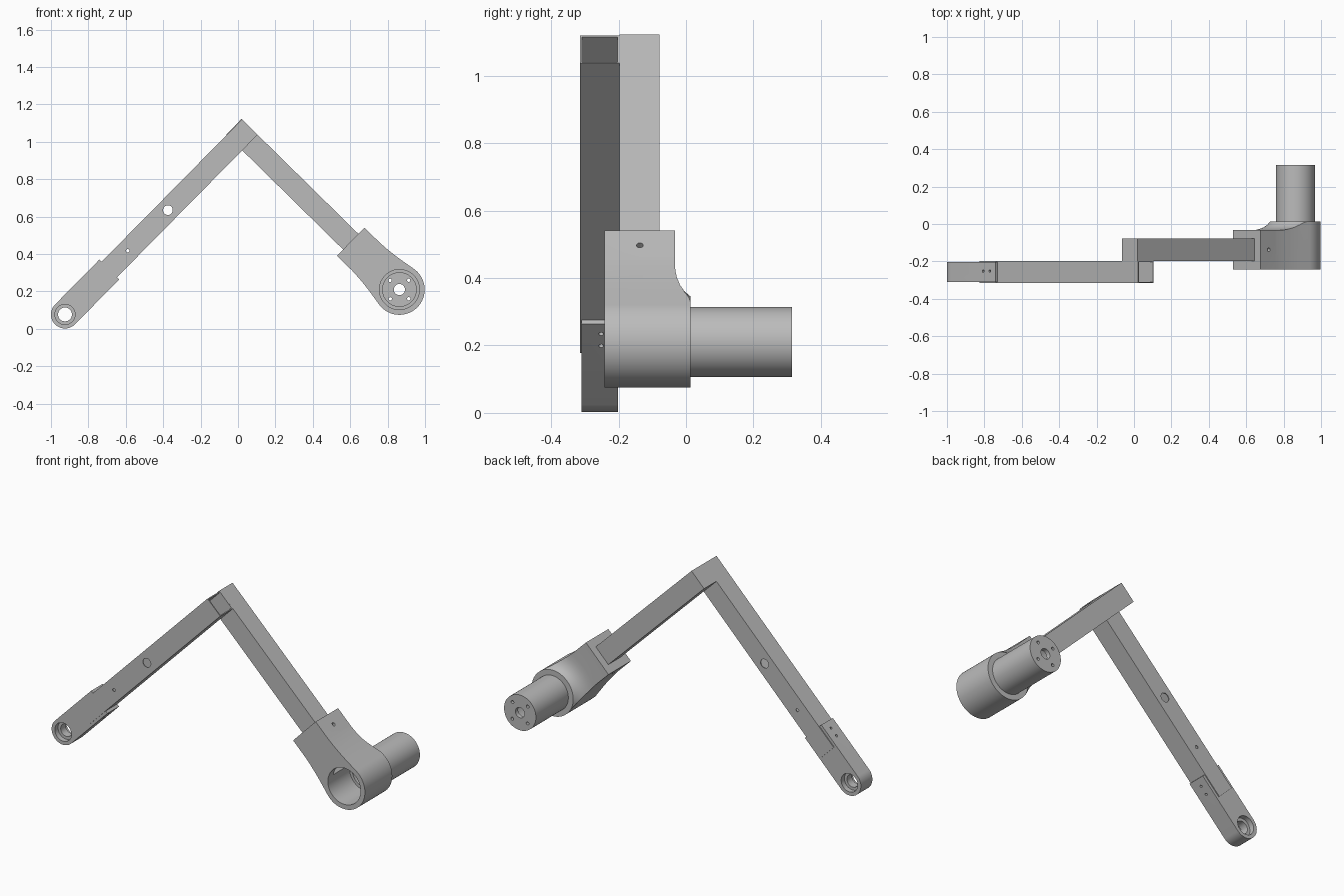
import bpy, bmesh, math
from mathutils import Vector

if "Cube" in bpy.data.objects:
    bpy.data.objects.remove(bpy.data.objects["Cube"])

grey = bpy.data.materials.new("plain_grey")
grey.use_nodes = True
colour = (0.5, 0.5, 0.5, 1)
grey.diffuse_color = colour
grey.node_tree.nodes["Principled BSDF"].inputs["Base Color"].default_value = colour

# Joint centres in the front plane (x, z)
elbow = Vector((0.022, 1.037))
wrist = Vector((-0.925, 0.077))
motor_axis = Vector((0.863, 0.21))


def frame(origin):
    """Map (along the arm, across the arm, depth) to world space."""
    d = (elbow - origin).normalized()
    n = Vector((-d.y, d.x))

    def place(u, w, y):
        p = origin + d * u + n * w
        return Vector((p.x, y, p.y))
    return place


lower = frame(wrist)
upper = frame(motor_axis)
lower_len = (elbow - wrist).length
upper_len = (elbow - motor_axis).length


def finish(name, bm):
    bmesh.ops.recalc_face_normals(bm, faces=bm.faces)
    mesh = bpy.data.meshes.new(name)
    bm.to_mesh(mesh)
    bm.free()
    mesh.materials.append(grey)
    ob = bpy.data.objects.new(name, mesh)
    bpy.context.collection.objects.link(ob)
    return ob


def loft(name, rings, closed=False):
    """Skin a series of matching point rings, capped unless it closes on itself."""
    bm = bmesh.new()
    loops = [[bm.verts.new(p) for p in ring] for ring in rings]
    pairs = list(zip(loops, loops[1:]))
    if closed:
        pairs.append((loops[-1], loops[0]))
    else:
        bm.faces.new(loops[0])
        bm.faces.new(loops[-1])
    for a, b in pairs:
        for i in range(len(a)):
            j = (i + 1) % len(a)
            bm.faces.new((a[i], a[j], b[j], b[i]))
    return finish(name, bm)


def prism(name, place, outline, y0, y1):
    return loft(name, [[place(u, w, y) for u, w in outline] for y in (y0, y1)])


def box(name, place, u0, u1, half, y0, y1):
    return prism(name, place, [(u0, -half), (u1, -half), (u1, half), (u0, half)], y0, y1)


def arc(r, start, end, count, u=0, w=0):
    angles = [math.radians(start + (end - start) * i / count) for i in range(count + 1)]
    return [(u + r * math.cos(a), w + r * math.sin(a)) for a in angles]


def disc(name, place, r, y0, y1, u=0, w=0, sides=64):
    return prism(name, place, arc(r, 0, 360, sides, u, w)[:-1], y0, y1)


def cross_pin(place, r, u, y, half):
    """A pin running across the arm, for side screw holes."""
    return loft("cutter", [[place(u + a, w, y + b) for a, b in arc(r, 0, 360, 24)[:-1]]
                           for w in (-half, half)])


def cut(ob, *cutters):
    for c in cutters:
        c.hide_render = True
        m = ob.modifiers.new("cut", "BOOLEAN")
        m.operation = "DIFFERENCE"
        m.solver = "EXACT"
        m.object = c
        bpy.context.view_layer.objects.active = ob
        bpy.ops.object.modifier_apply(modifier=m.name)
        bpy.data.objects.remove(c)


TUBE = 0.0585   # half width of the square tubes
WALL = 0.006

# Lower arm: square tube open at both ends, with two cross holes
front, mid, back = -0.315, -0.197, -0.078
lower_arm = box("lower_arm_tube", lower, 0.2, lower_len + TUBE, TUBE, front, mid)
cut(lower_arm, box("cutter", lower, 0.1, lower_len + 0.2, TUBE - WALL, front + WALL, mid - WALL))
for point, r in (((-0.375, 0.635), 0.026), ((-0.59, 0.418), 0.009)):
    along = (Vector(point) - wrist).dot((elbow - wrist).normalized())
    cut(lower_arm, disc("cutter", lower, r, front - 0.1, mid + 0.1, u=along, sides=32))

# Wrist block: rounded plug with a bearing seat on each face
R = 0.075
y0, y1 = -0.3095, -0.2025
wrist_block = prism("wrist_block", lower,
                    arc(R, 90, 270, 32) + [(0.337, -R), (0.337, R)], y0, y1)
cut(wrist_block,
    disc("cutter", lower, 0.037, y0 - 0.1, y1 + 0.1),
    disc("cutter", lower, 0.054, y0 - 0.1, y0 + 0.03),
    disc("cutter", lower, 0.054, y1 - 0.03, y1 + 0.1))
for u in (0.245, 0.295):
    cut(wrist_block, cross_pin(lower, 0.007, u, -0.252, 0.1))

# Upper arm: square tube, closed at the elbow
upper_arm = box("upper_arm_tube", upper, 0.2, upper_len + 0.062, TUBE, mid, back)
cut(upper_arm, box("cutter", upper, 0.1, upper_len + 0.05, TUBE - WALL, mid + WALL, back - WALL))

# Motor housing: round end blending into a square socket
R = 0.135
side = [(0.365, 0.105), (0.25, 0.105), (0.2, 0.108), (0.15, 0.113), (0.1, 0.12)]
outline = side + arc(R, 80, 280, 48) + [(u, -w) for u, w in reversed(side)]
housing = prism("motor_housing", upper, outline, -0.242, 0.013)

# Concave flare around the round end, down to the thinner socket
flare = [(0.25, -0.033), (0.22, -0.0315), (0.195, -0.027), (0.17, -0.018), (0.15, -0.004),
         (0.136, 0.013), (0.136, 0.05), (0.5, 0.05), (0.5, -0.033)]
turns = [math.tau * i / 96 for i in range(96)]
cut(housing,
    loft("cutter", [[upper(r * math.cos(t), r * math.sin(t), y) for r, y in flare]
                    for t in turns], closed=True),
    disc("cutter", upper, 0.107, -0.4, -0.04),
    disc("cutter", upper, 0.1, -0.1, 0.2),
    box("cutter", upper, 0.05, 0.5, TUBE - 0.001, mid + 0.001, back - 0.001),
    cross_pin(upper, 0.01, 0.303, -0.137, 0.2))

# Motor can: hollow cylinder with a drilled end plate
motor = disc("motor_can", upper, 0.104, -0.041, 0.315)
cut(motor, disc("cutter", upper, 0.09, -0.2, 0.29),
    disc("cutter", upper, 0.03, 0.2, 0.4, sides=32))
for i in range(4):
    a = math.radians(90 * i)
    cut(motor, disc("cutter", upper, 0.009, 0.2, 0.4,
                    u=0.07 * math.cos(a), w=0.07 * math.sin(a), sides=16))

# Smooth the round walls, keep the edges sharp
bpy.ops.object.select_all(action="DESELECT")
for ob in (lower_arm, wrist_block, upper_arm, housing, motor):
    ob.select_set(True)
    bpy.context.view_layer.objects.active = ob
bpy.ops.object.shade_smooth_by_angle(angle=math.radians(30))
